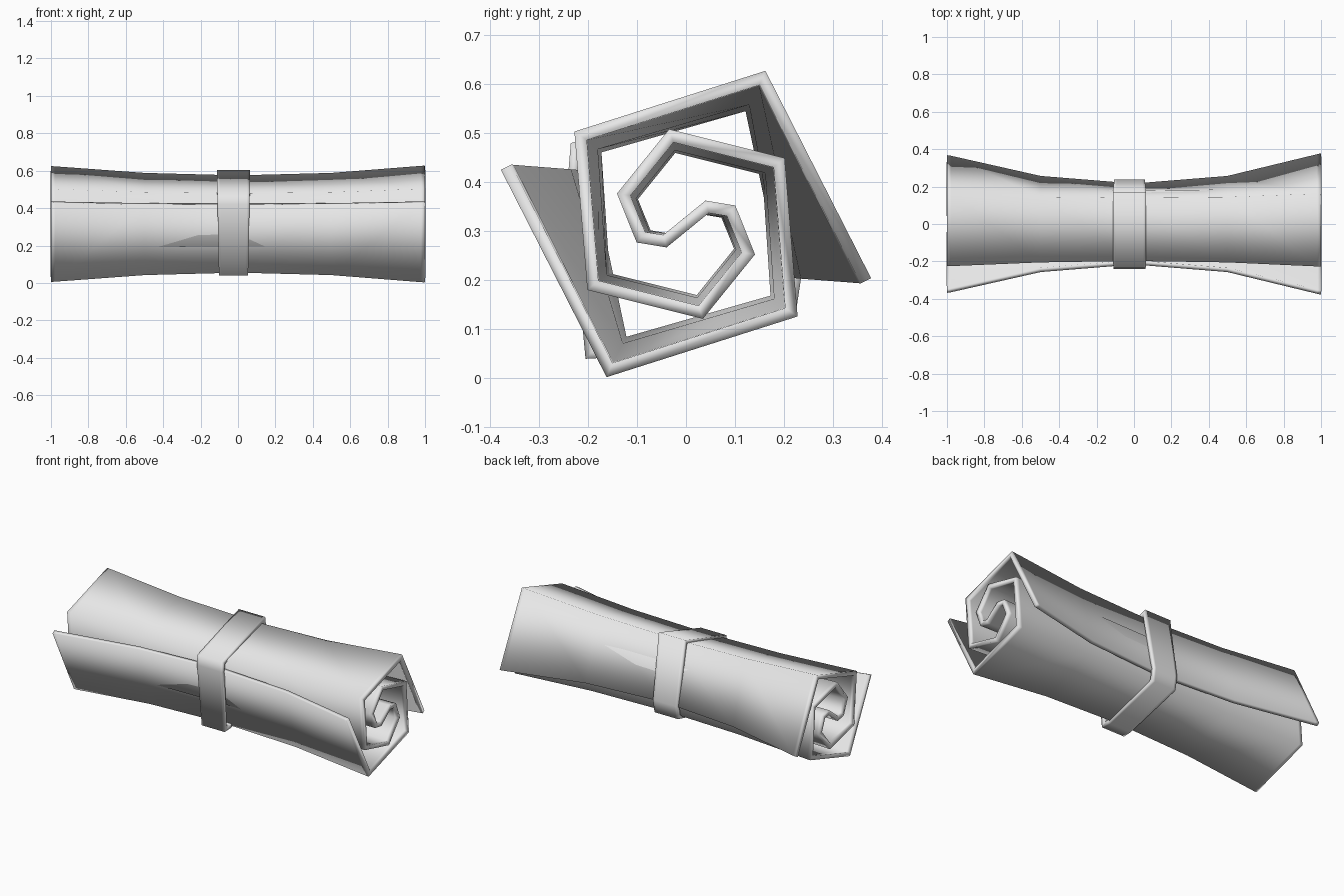
import bpy
from mathutils import Vector

cube = bpy.data.objects.get("Cube")
if cube:
    bpy.data.objects.remove(cube, do_unlink=True)

# Single plain grey material
grey = bpy.data.materials.new("plain grey")
grey.use_nodes = True
colour = (0.8, 0.8, 0.8, 1)
grey.diffuse_color = colour
grey.node_tree.nodes["Principled BSDF"].inputs["Base Color"].default_value = colour


def smooth_shell(name, rows, closed, thickness, offset):
    """Join matching rows of points into a surface and give it thickness."""
    n = len(rows[0])
    faces = []
    for r in range(len(rows) - 1):
        for i in range(n if closed else n - 1):
            j = (i + 1) % n
            faces.append((r * n + i, r * n + j, (r + 1) * n + j, (r + 1) * n + i))
    mesh = bpy.data.meshes.new(name)
    mesh.from_pydata([p for row in rows for p in row], [], faces)
    mesh.materials.append(grey)
    mesh.shade_smooth()
    obj = bpy.data.objects.new(name, mesh)
    bpy.context.collection.objects.link(obj)
    solid = obj.modifiers.new("thickness", "SOLIDIFY")
    solid.thickness = thickness
    solid.offset = offset
    solid.use_even_offset = True
    return obj


# Rolled sheet: half of a two-armed spiral, at the flared end and the waist
CENTRE = Vector((0, 0.315))
end_arm = [Vector(p) for p in (
    (0.367, -0.116), (0.156, 0.298), (-0.215, 0.18), (-0.19, -0.125),
    (0.03, -0.18), (0.127, -0.06), (0.092, 0.027), (0.043, 0.035))]
waist_arm = [Vector(p) for p in ((0.205, -0.105), (0.13, 0.245), (-0.185, 0.155))]
waist_arm += [p * 0.88 for p in end_arm[3:]]


def spiral(x, flare):
    arm = [w.lerp(e, flare) for w, e in zip(waist_arm, end_arm)]
    points = arm + [-p for p in reversed(arm)]
    return [(x, *(p + CENTRE)) for p in points]


stations = [(-1, 0.94), (-0.98, 0.92), (-0.5, 0.25), (0, 0),
            (0.5, 0.25), (0.98, 0.97), (1, 1)]
smooth_shell("rolled_sheet", [spiral(x, f) for x, f in stations], False, 0.024, 0)

# Tie band around the waist, slightly wider over the top and back
band = [(0.17, 0.605), (-0.235, 0.48), (-0.24, 0.42), (-0.205, 0.04),
        (-0.15, 0.043), (0.225, 0.14), (0.237, 0.22)]


def band_edge(side, inset):
    row = []
    for y, z in band:
        wide = 0.078 + 0.02 * (z - 0.04)
        row.append((-0.024 + side * (wide - inset), y, z))
    return row


smooth_shell("tie_band", [band_edge(-1, 0), band_edge(-1, 0.015),
                          band_edge(1, 0.015), band_edge(1, 0)], True, 0.022, -1)
